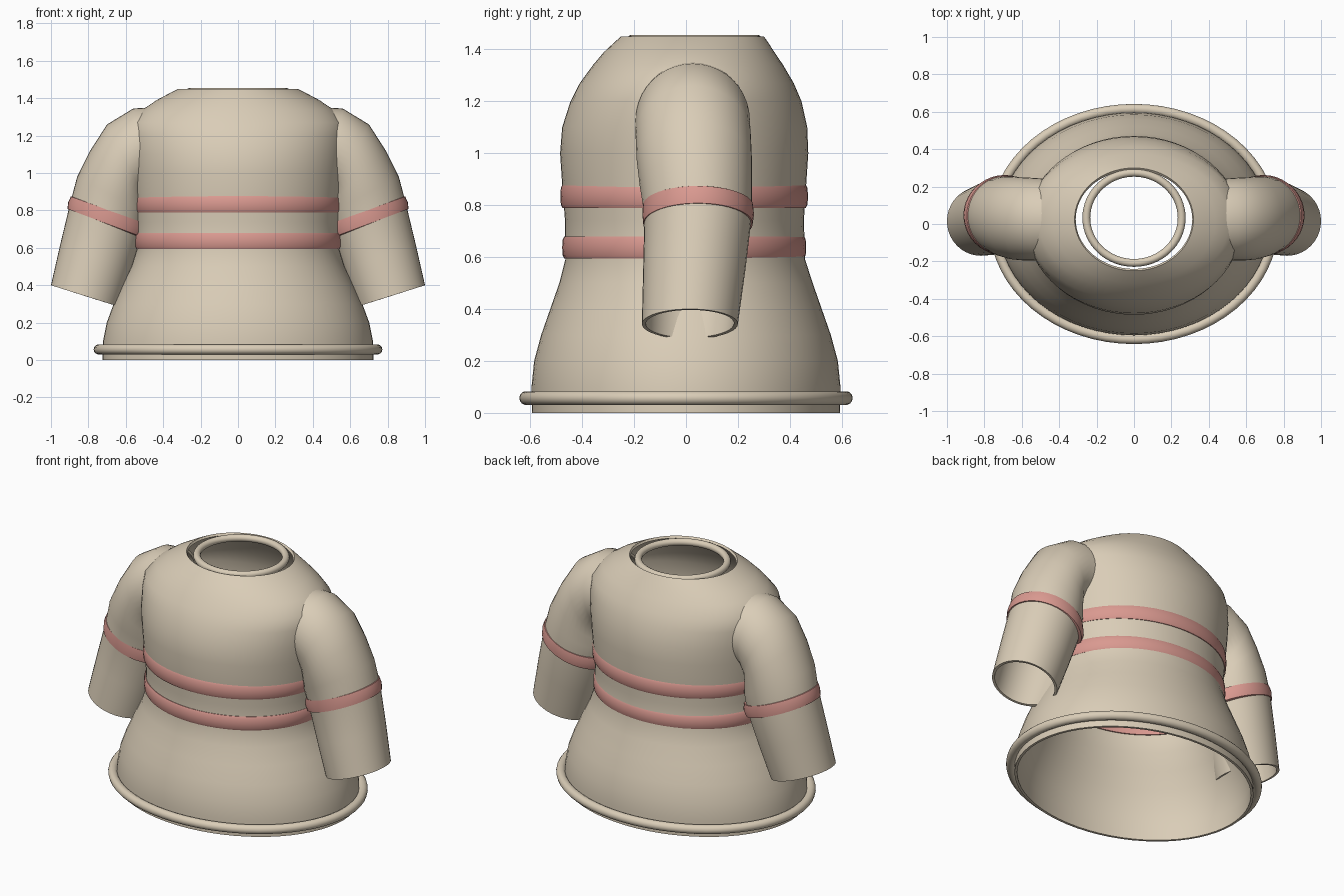
import bpy, math
from mathutils import Vector

if "Cube" in bpy.data.objects:
    bpy.data.objects.remove(bpy.data.objects["Cube"])


def material(name, rgb):
    m = bpy.data.materials.new(name)
    m.diffuse_color = (*rgb, 1)
    m.use_nodes = True
    m.node_tree.nodes["Principled BSDF"].inputs["Base Color"].default_value = m.diffuse_color
    return m


CLOTH = material("beige cloth", (0.70, 0.61, 0.475))
TRIM = material("dusty pink trim", (0.70, 0.32, 0.28))


def loft(name, rings, mat, wall=0.0, closed=False):
    """Skin a list of point rings; optionally thicken inward or join the last ring to the first."""
    n = len(rings[0])
    verts = [p for ring in rings for p in ring]
    rows = len(rings) if closed else len(rings) - 1
    faces = []
    for i in range(rows):
        a, b = i * n, ((i + 1) % len(rings)) * n
        for j in range(n):
            k = (j + 1) % n
            faces.append((a + j, a + k, b + k, b + j))
    mesh = bpy.data.meshes.new(name)
    mesh.from_pydata(verts, [], faces)
    mesh.materials.append(mat)
    obj = bpy.data.objects.new(name, mesh)
    bpy.context.collection.objects.link(obj)
    bpy.ops.object.select_all(action='DESELECT')
    obj.select_set(True)
    bpy.context.view_layer.objects.active = obj
    bpy.ops.object.mode_set(mode='EDIT')
    bpy.ops.mesh.select_all(action='SELECT')
    bpy.ops.mesh.normals_make_consistent(inside=False)
    bpy.ops.object.mode_set(mode='OBJECT')
    if wall:
        mod = obj.modifiers.new("wall", 'SOLIDIFY')
        mod.thickness = wall
        mod.offset = -1
        bpy.ops.object.modifier_apply(modifier=mod.name)
    bpy.ops.object.shade_smooth_by_angle(angle=math.radians(40))
    return obj


def oval(z, rx, ry, cy=0.0, n=64):
    """Horizontal elliptical ring."""
    return [Vector((rx * math.cos(t), cy + ry * math.sin(t), z))
            for t in (2 * math.pi * i / n for i in range(n))]


def sleeve_ring(side, outer, inner, cy, ry, n=40):
    """Tilted elliptical ring spanning an outer and an inner (x, z) point."""
    cx, cz = (outer[0] + inner[0]) / 2, (outer[1] + inner[1]) / 2
    dx, dz = (outer[0] - inner[0]) / 2, (outer[1] - inner[1]) / 2
    return [Vector((side * (cx + dx * math.cos(t)), cy + ry * math.sin(t), cz + dz * math.cos(t)))
            for t in (2 * math.pi * i / n for i in range(n))]


def cord(name, z, rx, ry, cy, r, mat):
    """Round cord following an oval."""
    steps = [2 * math.pi * i / 14 for i in range(14)]
    loft(name, [oval(z + r * math.sin(a), rx + r * math.cos(a), ry + r * math.cos(a), cy)
                for a in steps], mat, closed=True)


# Torso shell: height, half width, half depth, depth centre
torso = [(0, .725, .593, 0), (.10, .722, .595, 0), (.20, .702, .585, 0), (.30, .665, .558, 0),
         (.40, .618, .523, 0), (.50, .570, .488, 0), (.59, .542, .462, -.003),
         (.74, .543, .460, -.006), (.88, .555, .470, -.007), (1.0, .566, .478, -.007),
         (1.10, .575, .472, -.005), (1.20, .580, .445, 0), (1.27, .574, .412, .003),
         (1.34, .508, .366, .008), (1.39, .435, .328, .012), (1.435, .350, .289, .022),
         (1.45, .318, .275, .025)]
loft("torso", [oval(*p) for p in torso], CLOTH, wall=0.015)

# Hem and collar cords
cord("hem_cord", .057, .745, .615, 0, .027, CLOTH)
cord("collar_cord", 1.435, .255, .241, .033, .021, CLOTH)

# Two waist bands with softly rounded edges
for name, z0, z1, rx, ry in (("upper_band", .79, .878, .553, .473), ("lower_band", .595, .68, .548, .466)):
    profile = [(z0, -.03), (z0, -.004), (z0 + .012, .002), ((z0 + z1) / 2, .004),
               (z1 - .012, .002), (z1, -.004), (z1, -.03)]
    loft(name, [oval(z, rx + d, ry + d, -.007) for z, d in profile], TRIM, closed=True)

# Sleeves: outer point, inner point, depth centre, half depth
sleeve = [((.45, 1.352), (.45, .93), .025, .215),
          ((.56, 1.345), (.50, .91), .026, .220),
          ((.70, 1.26), (.50, .87), .028, .222),
          ((.79, 1.12), (.49, .83), .032, .222),
          ((.86, .98), (.48, .78), .038, .217),
          ((.897, .84), (.50, .685), .047, .207),
          ((.95, .62), (.565, .485), .032, .197),
          ((1.0, .40), (.635, .285), .015, .185)]
sleeve_band = [((.875, .875), (.51, .730), .046, .205),
               ((.894, .874), (.48, .725), .046, .212),
               ((.908, .845), (.475, .685), .047, .215),
               ((.912, .808), (.49, .650), .046, .211),
               ((.890, .803), (.52, .652), .046, .200)]
for label, side in (("right", 1), ("left", -1)):
    loft(label + "_sleeve", [sleeve_ring(side, *p) for p in sleeve], CLOTH, wall=0.015)
    loft(label + "_sleeve_band", [sleeve_ring(side, *p) for p in sleeve_band], TRIM, closed=True)
